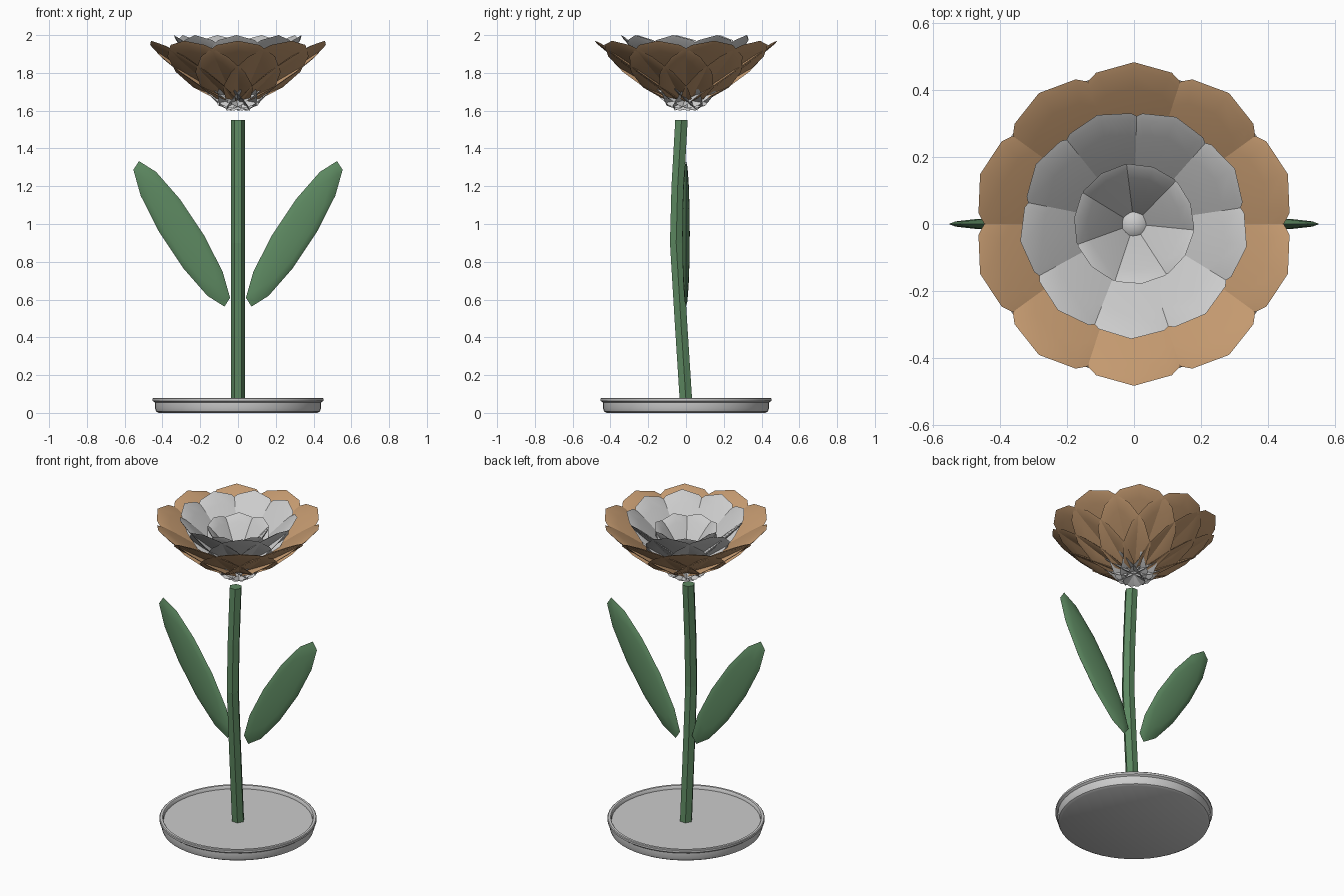
import bpy, bmesh, math
from mathutils import Matrix, Vector

if "Cube" in bpy.data.objects:
    bpy.data.objects.remove(bpy.data.objects["Cube"])


def material(name, rgb):
    m = bpy.data.materials.new(name)
    m.diffuse_color = (*rgb, 1)
    m.use_nodes = True
    m.node_tree.nodes["Principled BSDF"].inputs["Base Color"].default_value = m.diffuse_color
    return m


green = material("leaf_green", (0.11, 0.25, 0.12))
tan = material("petal_tan", (0.55, 0.32, 0.16))


def finish(bm, name, mat=None, smooth=None):
    bmesh.ops.recalc_face_normals(bm, faces=bm.faces[:])
    me = bpy.data.meshes.new(name)
    bm.to_mesh(me)
    bm.free()
    ob = bpy.data.objects.new(name, me)
    bpy.context.collection.objects.link(ob)
    if mat:
        me.materials.append(mat)
    if smooth:
        bpy.ops.object.select_all(action='DESELECT')
        ob.select_set(True)
        bpy.context.view_layer.objects.active = ob
        bpy.ops.object.shade_smooth_by_angle(angle=math.radians(smooth))
    return ob


def flat_ellipsoid(bm, centre, a, b, t):
    """12-sided squashed sphere with half axes a (long), b (wide), t (thick)."""
    m = Matrix.Identity(4)
    for i, v in enumerate((a, b, t, centre)):
        m.col[i].xyz = v
    bmesh.ops.create_uvsphere(bm, u_segments=12, v_segments=8, radius=1, matrix=m)


def petal_ring(name, count, offset, centre, half, width, thick, mat=None):
    """centre and half are (radius, height) of a petal's middle and long half axis."""
    bm = bmesh.new()
    for i in range(count):
        rot = Matrix.Rotation(math.radians(offset) + i * math.tau / count, 3, 'Z')
        a = Vector((half[0], 0, half[1]))
        t = Vector((-half[1], 0, half[0])).normalized() * thick
        flat_ellipsoid(bm, rot @ Vector((centre[0], 0, centre[1])),
                       rot @ a, rot @ Vector((0, width, 0)), rot @ t)
    return finish(bm, name, mat, 35)


# Dish base, turned profile
profile = [(0, 0), (0.42, 0), (0.434, 0.008), (0.44, 0.025), (0.44, 0.055),
           (0.452, 0.064), (0.452, 0.076), (0.448, 0.08), (0.434, 0.08),
           (0.43, 0.076), (0.428, 0.06), (0, 0.06)]
bm = bmesh.new()
pts = [bm.verts.new((r, 0, z)) for r, z in profile]
edges = [bm.edges.new(p) for p in zip(pts, pts[1:])]
bmesh.ops.spin(bm, geom=pts + edges, cent=(0, 0, 0), axis=(0, 0, 1),
               angle=math.tau, steps=48)
bmesh.ops.remove_doubles(bm, verts=bm.verts[:], dist=1e-5)
finish(bm, "dish_base", None, 40)

# Bent six-sided stem
bm = bmesh.new()
rings = []
for y, z in [(0, 0.06), (-0.028, 0.5), (-0.052, 0.9), (-0.044, 1.2), (-0.024, 1.55)]:
    rings.append([bm.verts.new((0.038 * math.cos(k * math.pi / 3),
                                y + 0.038 * math.sin(k * math.pi / 3), z))
                  for k in range(6)])
for lo, hi in zip(rings, rings[1:]):
    for k in range(6):
        bm.faces.new((lo[k], lo[k - 1], hi[k - 1], hi[k]))
bm.faces.new(rings[0])
bm.faces.new(rings[-1])
finish(bm, "stem", green)

# Pair of leaves
for side, name in ((1, "leaf_right"), (-1, "leaf_left")):
    bm = bmesh.new()
    flat_ellipsoid(bm, (side * 0.298, 0, 0.948), (side * 0.256, 0, 0.339),
                   (side * 0.009, 0, 0.183), (0, 0.02, 0))
    finish(bm, name, green, 35)

# Three rings of petals
petal_ring("outer_petals", 10, 18, (0.249, 1.805), (0.235, 0.165), 0.226, 0.016, tan)
petal_ring("middle_petals", 9, 28.6, (0.14, 1.80), (0.204, 0.20), 0.195, 0.015)
petal_ring("inner_petals", 7, 20, (0.07, 1.775), (0.11, 0.155), 0.145, 0.014)

# Flower centre
bm = bmesh.new()
bmesh.ops.create_uvsphere(bm, u_segments=16, v_segments=10, radius=0.06,
                          matrix=Matrix.Translation((0, 0, 1.70)))
finish(bm, "flower_centre", None, 40)
